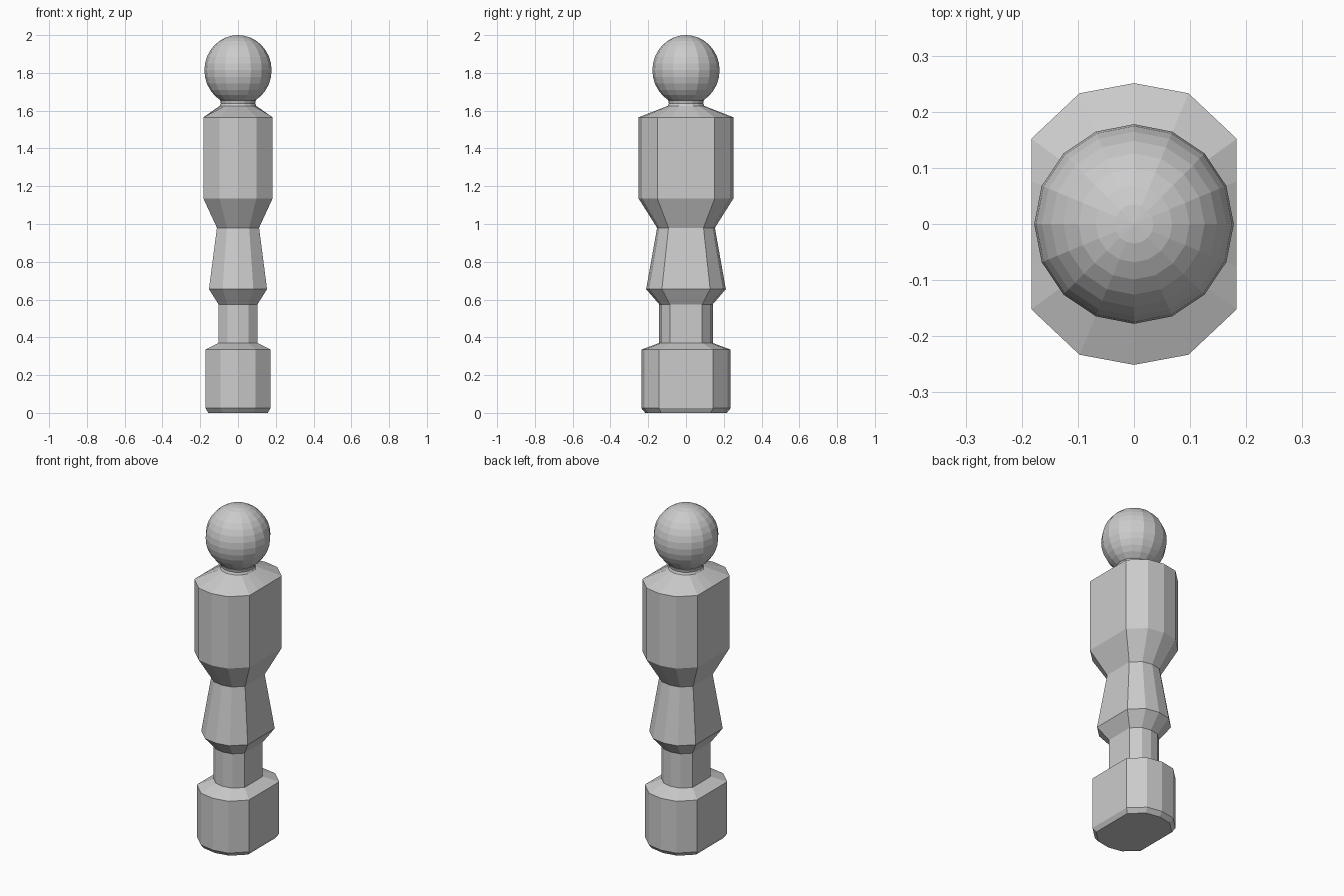
import bpy, bmesh
from math import sin, cos, pi

if "Cube" in bpy.data.objects:
    bpy.data.objects.remove(bpy.data.objects["Cube"])

N = 16
# Flat-sided section of the widest level: quarter outline from the side (+x) to the back (+y)
QUARTER = [(0.183, 0.0), (0.183, 0.076), (0.183, 0.152), (0.097, 0.233), (0.0, 0.251)]
SECTION = QUARTER[:4] + [(-x, y) for x, y in QUARTER[:0:-1]]
SECTION = SECTION + [(-x, -y) for x, y in SECTION]


def circle(r):
    return [(r * cos(2 * pi * i / N), r * sin(2 * pi * i / N)) for i in range(N)]


def scaled(s):
    return [(x * s, y * s) for x, y in SECTION]


def loft(name, levels):
    bm = bmesh.new()
    rings = [[bm.verts.new((x, y, z)) for x, y in pts] for z, pts in levels]
    for a, b in zip(rings, rings[1:]):
        for i in range(N):
            j = (i + 1) % N
            bm.faces.new((a[i], a[j], b[j], b[i]))
    bm.faces.new(rings[0][::-1])
    bm.faces.new(rings[-1])
    bmesh.ops.recalc_face_normals(bm, faces=bm.faces)
    mesh = bpy.data.meshes.new(name)
    bm.to_mesh(mesh)
    bm.free()
    obj = bpy.data.objects.new(name, mesh)
    bpy.context.collection.objects.link(obj)
    return obj


# Body: foot block, ankle, flared legs, waist, torso, shoulders (height, section scale)
profile = [(0.0, 0.86), (0.025, 0.943), (0.335, 0.943), (0.37, 0.565), (0.575, 0.565),
           (0.655, 0.84), (0.98, 0.61), (1.135, 1.0), (1.565, 1.0)]
levels = [(z, scaled(s)) for z, s in profile]
# Round neck
levels += [(1.625, circle(0.097)), (1.638, circle(0.091)), (1.655, circle(0.095))]
loft("body", levels)

# Ball head
bpy.ops.mesh.primitive_uv_sphere_add(segments=N, ring_count=16, radius=1, location=(0, 0, 1.814))
head = bpy.context.object
head.name = "head"
head.scale = (0.178, 0.178, 0.186)
